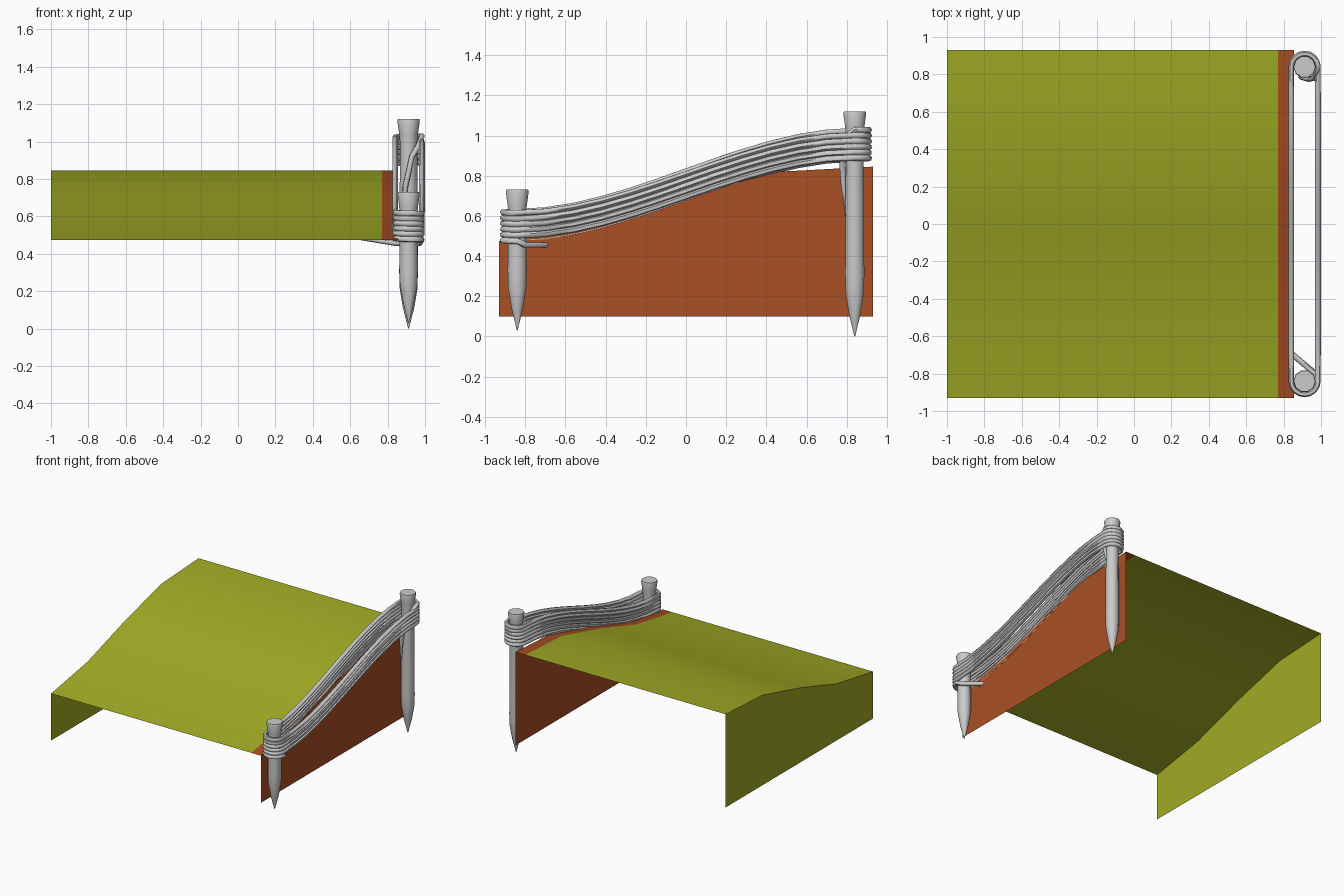
import bpy, bmesh, math

cube = bpy.data.objects.get("Cube")
if cube:
    bpy.data.objects.remove(cube, do_unlink=True)


def make_material(name, color):
    mat = bpy.data.materials.new(name)
    mat.use_nodes = True
    mat.diffuse_color = (*color, 1)
    mat.node_tree.nodes["Principled BSDF"].inputs["Base Color"].default_value = (*color, 1)
    return mat


GRASS = make_material("olive grass", (0.36, 0.41, 0.018))
EARTH = make_material("brown earth", (0.40, 0.08, 0.018))
GREY = make_material("light grey", (0.6, 0.6, 0.6))


def add_object(name, bm, mat):
    mesh = bpy.data.meshes.new(name)
    bm.to_mesh(mesh)
    bm.free()
    mesh.materials.append(mat)
    obj = bpy.data.objects.new(name, mesh)
    bpy.context.collection.objects.link(obj)
    return obj


def smooth(obj, angle=40):
    bpy.ops.object.select_all(action='DESELECT')
    obj.select_set(True)
    bpy.context.view_layer.objects.active = obj
    bpy.ops.object.shade_smooth_by_angle(angle=math.radians(angle))


# Sloped ground: open sheet swept from front to back
SLOPE = [(-0.93, 0.475), (-0.465, 0.555), (0, 0.70), (0.465, 0.82), (0.93, 0.845)]
BASE = 0.10


def ground_sheet(name, wall_x, inner_x, mat):
    bm = bmesh.new()
    rows = [[bm.verts.new((x, y, z)) for x, z in ((wall_x, BASE), (wall_x, top), (inner_x, top))]
            for y, top in SLOPE]
    for a, b in zip(rows, rows[1:]):
        for i in range(2):
            bm.faces.new((a[i], a[i + 1], b[i + 1], b[i]))
    if wall_x > inner_x:
        bmesh.ops.reverse_faces(bm, faces=bm.faces)
    bmesh.ops.reverse_faces(bm, faces=bm.faces)
    smooth(add_object(name, bm, mat))


ground_sheet("grass_slope", -1.0, 0.77, GRASS)
ground_sheet("earth_edge", 0.855, 0.77, EARTH)

# Sharpened stakes, lathed
POST_X, POST_Y = 0.912, 0.84


def stake(name, y, tip, top):
    profile = [(0.002, tip), (0.030, tip + 0.11), (0.047, tip + 0.21), (0.050, tip + 0.30),
               (0.046, top - 0.13), (0.050, top - 0.08), (0.060, top - 0.01), (0.057, top)]
    sides = 10
    bm = bmesh.new()
    rings = []
    for r, z in profile:
        rings.append([bm.verts.new((POST_X + r * math.cos(math.tau * i / sides),
                                    y + r * math.sin(math.tau * i / sides), z))
                      for i in range(sides)])
    for a, b in zip(rings, rings[1:]):
        for i in range(sides):
            j = (i + 1) % sides
            bm.faces.new((a[i], a[j], b[j], b[i]))
    bm.faces.new(rings[0][::-1])
    bm.faces.new(rings[-1])
    smooth(add_object(name, bm, GREY))


stake("front_stake", -POST_Y, 0.03, 0.73)
stake("back_stake", POST_Y, 0.0, 1.12)

# Rope wound round both stakes, following the slope
LOOP_R, TURNS, HALF_HEIGHT = 0.071, 5, 0.08


def rope_height(y):
    t = min(max((y + POST_Y) / (2 * POST_Y), 0), 1)
    return 0.555 + 0.395 * t * t * (3 - 2 * t)


half_loop = []
for i in range(9):
    a = math.pi * i / 8
    half_loop.append((LOOP_R * math.cos(a), -POST_Y - LOOP_R * math.sin(a)))
for i in range(1, 12):
    half_loop.append((-LOOP_R, -POST_Y + 2 * POST_Y * i / 12))
half_count = len(half_loop)
loop = half_loop + [(-x, -y) for x, y in half_loop]
total = TURNS * len(loop) + half_count + 9

path = [(0.65, -0.53, 0.478), (0.85, -0.70, 0.455), (0.97, -0.80, 0.455)]
for n in range(total):
    x, y = loop[n % len(loop)]
    z = rope_height(y) + HALF_HEIGHT * (2 * n / (total - 1) - 1)
    path.append((POST_X + x, y, z))
path += [(0.965, 0.78, 0.98), (0.93, 0.775, 0.92), (0.895, 0.785, 0.76), (0.88, 0.80, 0.58)]

curve = bpy.data.curves.new("rope", 'CURVE')
curve.dimensions = '3D'
curve.bevel_depth = 0.0155
curve.bevel_resolution = 1
curve.use_fill_caps = True
spline = curve.splines.new('POLY')
spline.points.add(len(path) - 1)
for point, co in zip(spline.points, path):
    point.co = (*co, 1)
# Loose ends thin out
spline.points[0].radius = 0.3
spline.points[-1].radius = 0.3
curve.materials.append(GREY)
rope = bpy.data.objects.new("rope", curve)
bpy.context.collection.objects.link(rope)
bpy.ops.object.select_all(action='DESELECT')
rope.select_set(True)
bpy.context.view_layer.objects.active = rope
bpy.ops.object.convert(target='MESH')
smooth(bpy.context.view_layer.objects.active, 60)
